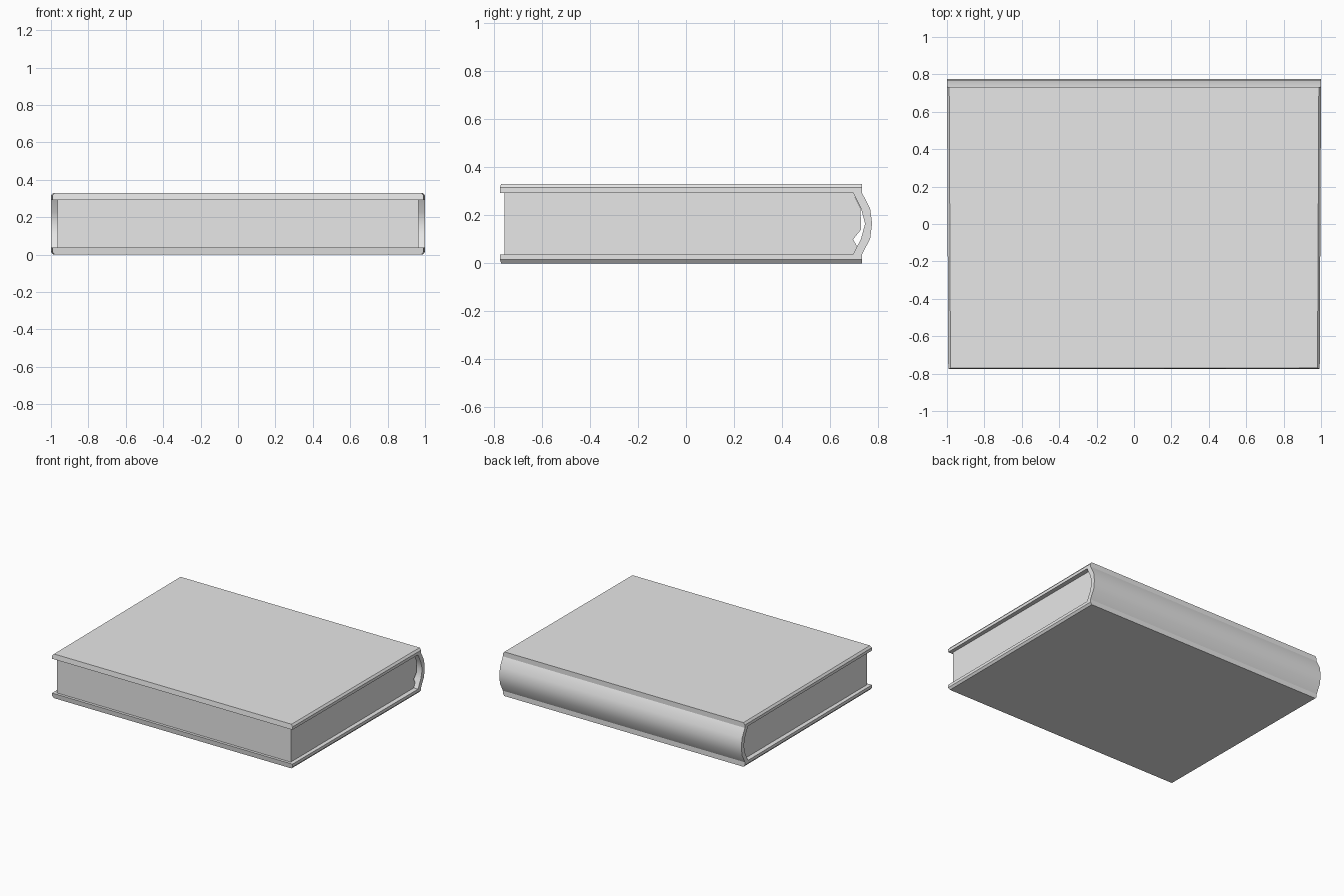
import bpy
import bmesh

cube = bpy.data.objects.get("Cube")
if cube:
    bpy.data.objects.remove(cube, do_unlink=True)

GREY = (0.8, 0.8, 0.8, 1.0)
grey = bpy.data.materials.new("plain grey")
grey.use_nodes = True
grey.diffuse_color = GREY
grey.node_tree.nodes["Principled BSDF"].inputs["Base Color"].default_value = GREY

HEIGHT = 0.33
MID = HEIGHT / 2
INNER = 0.293      # underside of the upper cover
BACK = 0.733       # hinge edge of the covers


def loft(name, start, end):
    """Closed solid between two matching rings of points."""
    bm = bmesh.new()
    a = [bm.verts.new(p) for p in start]
    b = [bm.verts.new(p) for p in end]
    bm.faces.new(a)
    bm.faces.new(b)
    for i in range(len(a)):
        j = (i + 1) % len(a)
        bm.faces.new((a[i], a[j], b[j], b[i]))
    bmesh.ops.recalc_face_normals(bm, faces=bm.faces)
    mesh = bpy.data.meshes.new(name)
    bm.to_mesh(mesh)
    bm.free()
    mesh.materials.append(grey)
    obj = bpy.data.objects.new(name, mesh)
    bpy.context.collection.objects.link(obj)
    return obj


def extrude_x(name, profile, half):
    return loft(name, [(-half, y, z) for y, z in profile],
                [(half, y, z) for y, z in profile])


# Covers: boards with a chamfered outer rim, slightly wider at the hinge
def cover_ring(half, y, y_outer, flip):
    pts = [(-half, y, INNER), (half, y, INNER), (half, y, 0.315),
           (half - 0.012, y_outer, HEIGHT), (-half + 0.012, y_outer, HEIGHT),
           (-half, y, 0.315)]
    return [(x, py, HEIGHT - z if flip else z) for x, py, z in pts]


for name, flip in (("upper_cover", False), ("lower_cover", True)):
    loft(name, cover_ring(0.993, -0.775, -0.77, flip),
         cover_ring(1.0, BACK, BACK, flip))

# Spine: curved shell bridging the two covers
outer = [(BACK, INNER), (0.767, 0.228), (0.775, MID)]
inner = [(0.696, INNER), (0.729, 0.228), (0.746, MID)]


def mirrored(half):
    return half + [(y, HEIGHT - z) for y, z in reversed(half[:-1])]


spine = extrude_x("spine", mirrored(outer) + mirrored(inner)[::-1], 1.0)

# Page block: inset from the covers, with an uneven bound edge
pages = [(-0.755, 0.037), (-0.755, INNER), (0.696, INNER), (0.727, 0.23),
         (0.729, 0.14), (0.696, 0.10), (0.715, 0.065), (0.698, 0.037)]
extrude_x("pages", pages, 0.965)

# Smooth only the rounded spine
bpy.ops.object.select_all(action="DESELECT")
spine.select_set(True)
bpy.context.view_layer.objects.active = spine
bpy.ops.object.shade_smooth_by_angle(angle=0.7)
